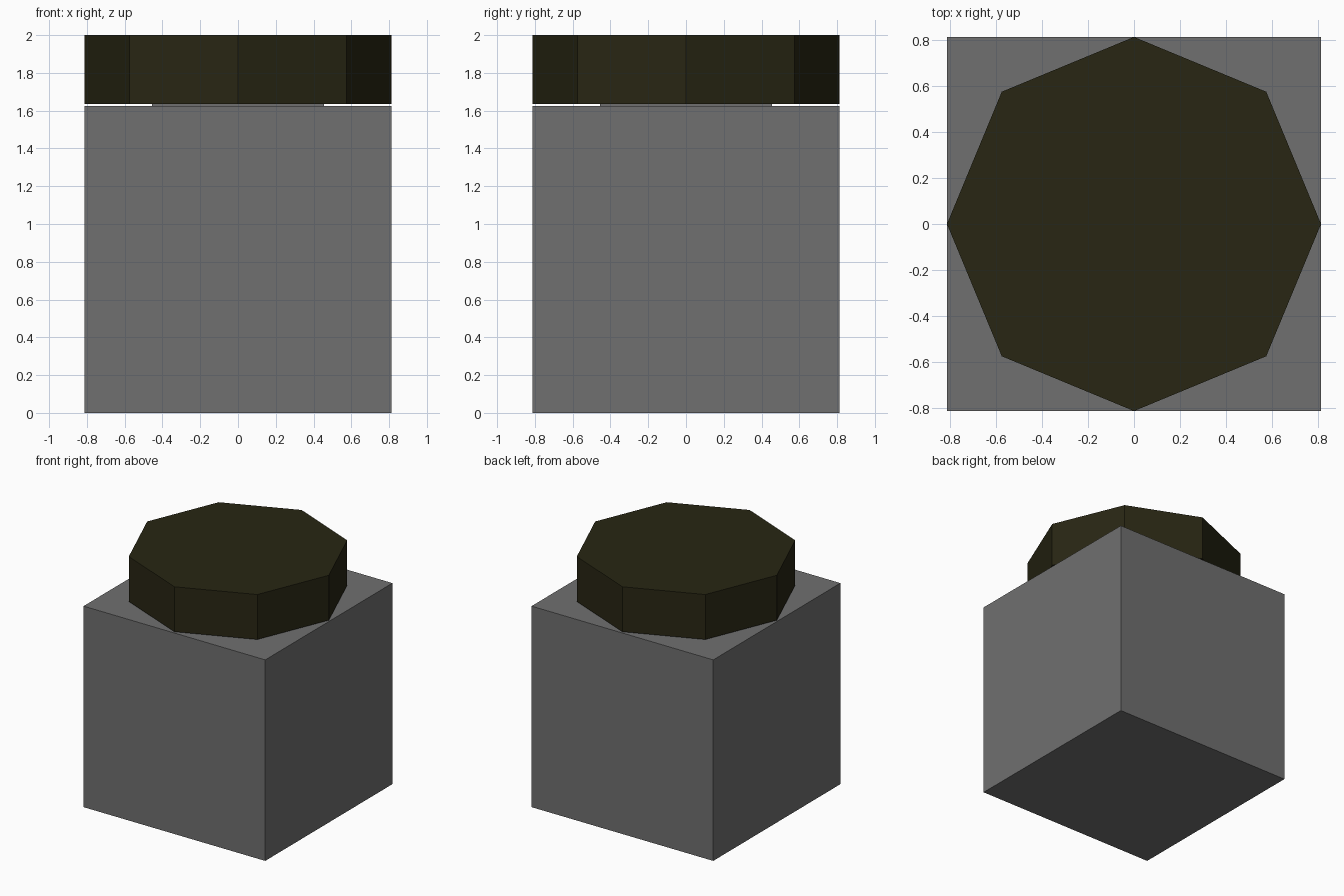
import bpy

if "Cube" in bpy.data.objects:
    bpy.data.objects.remove(bpy.data.objects["Cube"])

HALF = 0.813          # half width of the body and radius of the cap
BODY_TOP = 1.626
CAP_BOTTOM = 1.636


def material(name, rgb):
    mat = bpy.data.materials.new(name)
    mat.diffuse_color = (*rgb, 1)
    mat.use_nodes = True
    mat.node_tree.nodes["Principled BSDF"].inputs["Base Color"].default_value = mat.diffuse_color
    return mat


def box(name, half, z0, z1, mat):
    """Square block between two heights."""
    bpy.ops.mesh.primitive_cube_add(size=1, location=(0, 0, (z0 + z1) / 2))
    obj = bpy.context.object
    obj.name = name
    obj.scale = (2 * half, 2 * half, z1 - z0)
    bpy.ops.object.transform_apply(location=False, rotation=False, scale=True)
    obj.data.materials.append(mat)


dark_grey = material("dark_grey", (0.16, 0.16, 0.16))
dark_olive = material("dark_olive", (0.0212, 0.0194, 0.0065))

# Cubic body and the short square neck showing in the gap under the cap
box("body", HALF, 0, BODY_TOP, dark_grey)
box("neck", 0.455, BODY_TOP, CAP_BOTTOM, dark_grey)

# Eight-sided cap with corners on the x and y axes
bpy.ops.mesh.primitive_cylinder_add(
    vertices=8, radius=HALF, depth=2 - CAP_BOTTOM,
    location=(0, 0, (2 + CAP_BOTTOM) / 2))
cap = bpy.context.object
cap.name = "cap"
cap.data.materials.append(dark_olive)
